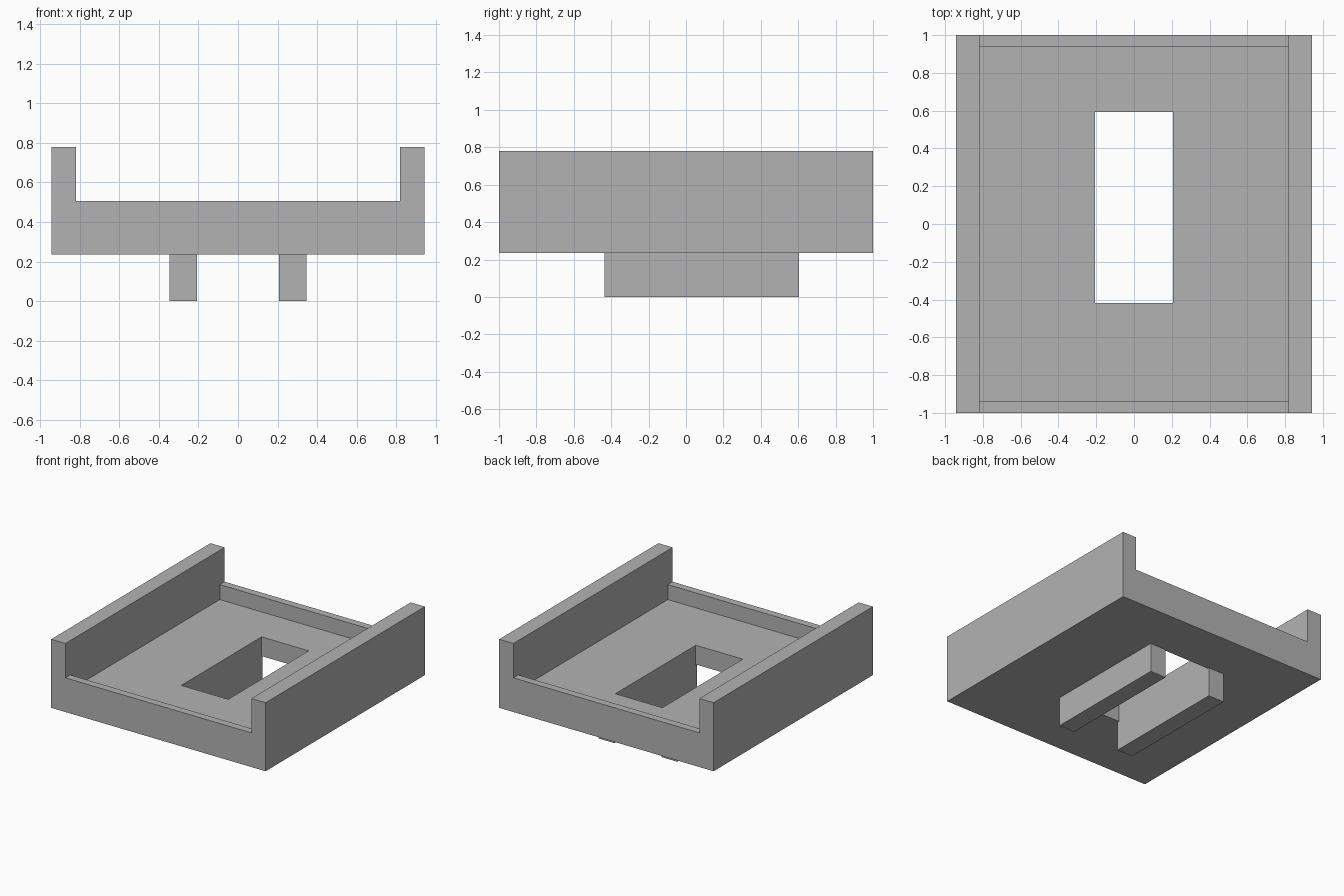
import bpy
import bmesh
from mathutils import Vector

cube = bpy.data.objects.get("Cube")
if cube:
    bpy.data.objects.remove(cube, do_unlink=True)

GREY = (0.45, 0.45, 0.45, 1.0)
material = bpy.data.materials.new("plain grey")
material.use_nodes = True
material.diffuse_color = GREY
material.node_tree.nodes["Principled BSDF"].inputs["Base Color"].default_value = GREY


def box(name, low, high):
    """Flat-shaded box between two opposite corners."""
    low, high = Vector(low), Vector(high)
    bm = bmesh.new()
    bmesh.ops.create_cube(bm, size=1)
    bmesh.ops.scale(bm, vec=high - low, verts=bm.verts)
    bmesh.ops.translate(bm, vec=(low + high) / 2, verts=bm.verts)
    mesh = bpy.data.meshes.new(name)
    bm.to_mesh(mesh)
    bm.free()
    mesh.materials.append(material)
    obj = bpy.data.objects.new(name, mesh)
    bpy.context.collection.objects.link(obj)
    return obj


def cut(target, low, high):
    """Subtract a box from the target, then discard the cutter."""
    cutter = box("cutter", low, high)
    cutter.hide_render = True
    modifier = target.modifiers.new("cut", "BOOLEAN")
    modifier.operation = "DIFFERENCE"
    modifier.solver = "EXACT"
    modifier.object = cutter
    bpy.context.view_layer.objects.active = target
    bpy.ops.object.modifier_apply(modifier=modifier.name)
    bpy.data.objects.remove(cutter, do_unlink=True)


half_width, inner_width = 0.943, 0.818
half_length, inner_length = 1.0, 0.94
base, floor, lip, top = 0.235, 0.388, 0.507, 0.78
slot, rail_outer = 0.207, 0.347

# Tray body with tall sides, low end lips and a slot in the floor
tray = box("tray", (-half_width, -half_length, base), (half_width, half_length, top))
cut(tray, (-inner_width, -2, lip), (inner_width, 2, 2))
cut(tray, (-inner_width, -inner_length, floor), (inner_width, inner_length, 2))
cut(tray, (-slot, -0.418, -1), (slot, 0.592, 2))

# Rails under the tray, flush with the slot sides
for name, side in (("left_rail", 1), ("right_rail", -1)):
    x_low, x_high = sorted((side * slot, side * rail_outer))
    box(name, (x_low, -0.435, 0), (x_high, 0.604, base))
